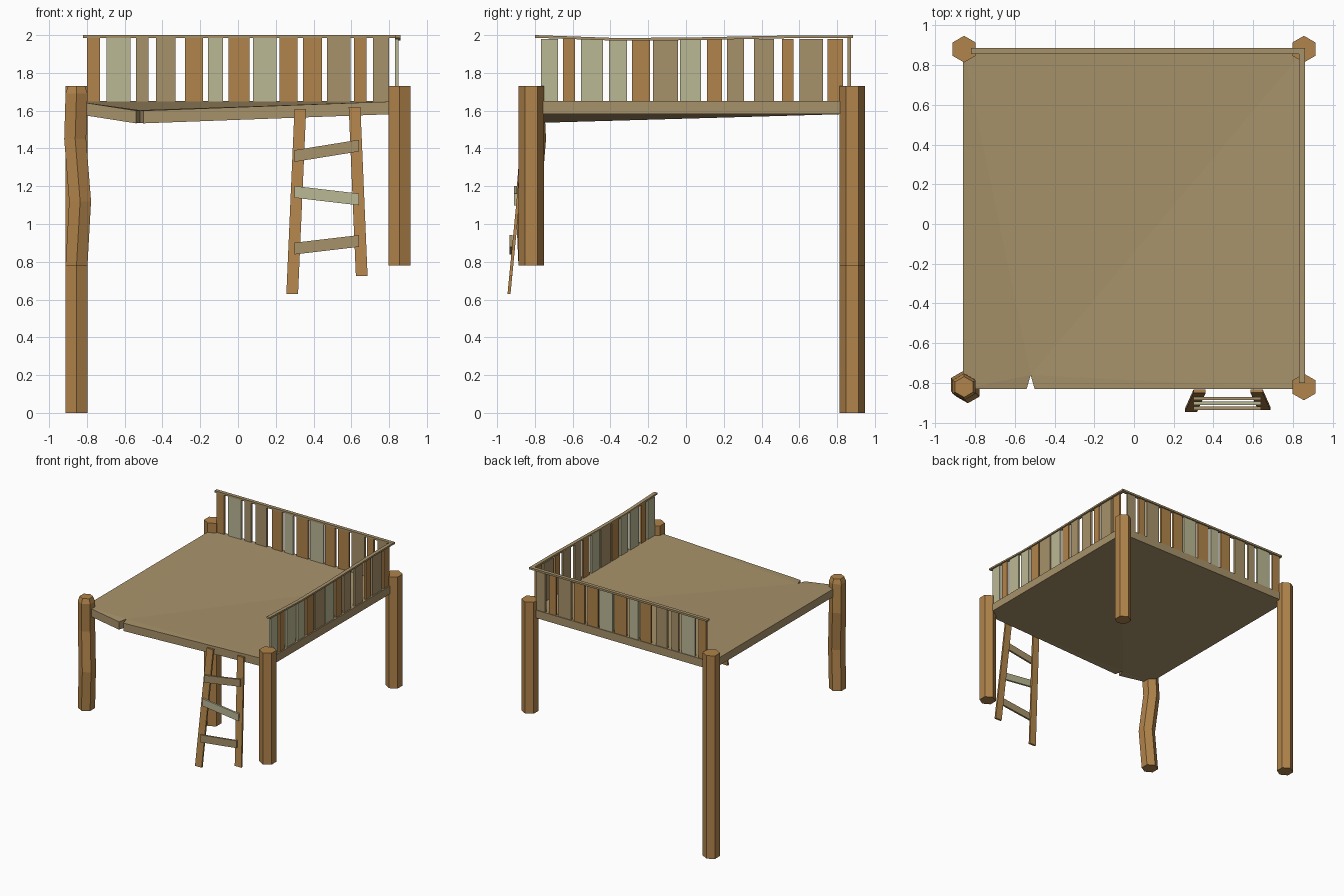
import bpy, bmesh, math

if "Cube" in bpy.data.objects:
    bpy.data.objects.remove(bpy.data.objects["Cube"])


def material(name, rgb):
    m = bpy.data.materials.new(name)
    m.diffuse_color = (*rgb, 1)
    m.use_nodes = True
    m.node_tree.nodes["Principled BSDF"].inputs["Base Color"].default_value = m.diffuse_color
    return m


MATS = {"o": material("orange_wood", (0.44, 0.23, 0.07)),
        "t": material("tan_wood", (0.39, 0.29, 0.145)),
        "p": material("pale_wood", (0.50, 0.48, 0.30))}


def mesh_object(name, verts, faces, mat):
    me = bpy.data.meshes.new(name)
    me.from_pydata(verts, [], faces)
    bm = bmesh.new()
    bm.from_mesh(me)
    bmesh.ops.recalc_face_normals(bm, faces=bm.faces)
    bm.to_mesh(me)
    bm.free()
    me.materials.append(MATS[mat])
    ob = bpy.data.objects.new(name, me)
    bpy.context.collection.objects.link(ob)
    return ob


def loft(name, rings, mat):
    """Skin a stack of equal-sized rings and cap both ends."""
    n = len(rings[0])
    verts = [v for r in rings for v in r]
    faces = [list(range(n)), list(range(len(verts) - n, len(verts)))]
    for k in range(len(rings) - 1):
        for i in range(n):
            j = (i + 1) % n
            faces.append([k * n + i, k * n + j, k * n + n + j, k * n + n + i])
    return mesh_object(name, verts, faces, mat)


def rect(axis, c, a, b):
    """Rectangle ring around c, perpendicular to axis, half sizes a and b."""
    ring = []
    for s, t in ((-1, -1), (1, -1), (1, 1), (-1, 1)):
        off = [s * a, t * b]
        off.insert(axis, 0)
        ring.append(tuple(p + q for p, q in zip(c, off)))
    return ring


def hexagon(x, y, z, r=0.067):
    return [(x + r * math.cos(math.radians(30 + 60 * i)),
             y + r * math.sin(math.radians(30 + 60 * i)), z) for i in range(6)]


# Corner posts: three straight, one crooked
for name, x, y, z0 in (("front_right_post", 0.855, -0.82, 0.78),
                       ("back_right_post", 0.855, 0.88, 0.78),
                       ("back_left_post", -0.855, 0.88, 0)):
    loft(name, [hexagon(x, y, z0), hexagon(x, y, 1.73)], "o")
loft("crooked_front_left_post",
     [hexagon(-0.855, -0.82, 0.78), hexagon(-0.836, -0.835, 1.12),
      hexagon(-0.862, -0.808, 1.45), hexagon(-0.855, -0.82, 1.69),
      hexagon(-0.855, -0.82, 1.73, 0.052)], "o")

# Deck, split and sagging at the front edge
outline = [(-0.86, -0.83, 1.65), (-0.54, -0.83, 1.60), (-0.52, -0.76, 1.603),
           (-0.50, -0.83, 1.60), (0.86, -0.83, 1.65), (0.86, 0.88, 1.65),
           (-0.86, 0.88, 1.65)]
tris = [(0, 1, 2), (0, 2, 6), (2, 3, 4), (2, 4, 5), (2, 5, 6)]
verts = outline + [(x, y, z - 0.067) for x, y, z in outline]
faces = tris + [tuple(i + 7 for i in reversed(t)) for t in tris]
faces += [(i, (i + 1) % 7, (i + 1) % 7 + 7, i + 7) for i in range(7)]
mesh_object("deck", verts, faces, "t")

# Railing slats as (start, end) along each side, with one colour letter each
back = [(-.80, -.73), (-.695, -.57), (-.54, -.475), (-.435, -.33), (-.28, -.185),
        (-.16, -.08), (-.05, .06), (.08, .205), (.22, .315), (.345, .445),
        (.47, .595), (.615, .68), (.715, .80)]
side = [(-.767, -.677), (-.65, -.587), (-.555, -.44), (-.407, -.312), (-.286, -.19),
        (-.175, -.042), (-.032, .08), (.11, .19), (.217, .307), (.36, .466),
        (.508, .57), (.60, .725), (.75, .83)]
for i, ((a, b), m) in enumerate(zip(back, "optt" "opopo" "otot")):
    c, h = (a + b) / 2, (b - a) / 2
    loft(f"back_slat_{i + 1}", [rect(2, (c, 0.865, z), h, 0.009) for z in (1.64, 1.985)], m)
for i, ((a, b), m) in enumerate(zip(side, "poppo" "tpott" "oto")):
    c, h = (a + b) / 2, (b - a) / 2
    loft(f"right_slat_{i + 1}", [rect(2, (0.84, c, z), 0.009, h) for z in (1.64, 1.98)], m)

# Top rails, the right one dips slightly
loft("back_top_rail", [rect(0, (x, 0.87, 1.992), 0.015, 0.008) for x in (-0.82, 0.86)], "t")
loft("right_top_rail", [rect(1, (0.845, y, z), 0.015, 0.007) for y, z in
                        ((-0.80, 1.993), (-0.38, 1.978), (0.0, 1.98),
                         (0.60, 1.992), (0.88, 1.992))], "t")


# Ladder rails leaning on the deck edge
def lean(z):
    return -0.937 + (z - 0.63) * 0.097


for name, x0, z0, x1, z1 in (("ladder_left_rail", 0.287, 0.63, 0.33, 1.61),
                             ("ladder_right_rail", 0.655, 0.725, 0.617, 1.62)):
    loft(name, [rect(2, (x, lean(z), z), 0.031, 0.008)
                for x, z in ((x0, z0), (x1, z1))], "o")

# Crooked ladder rungs
for i, (zl, zr, m) in enumerate(((0.87, 0.91, "t"), (1.17, 1.13, "p"), (1.36, 1.415, "t"))):
    y = lean((zl + zr) / 2) - 0.015
    loft(f"ladder_rung_{i + 1}", [rect(0, (x, y, z), 0.008, 0.031)
                                  for x, z in ((0.30, zl), (0.64, zr))], m)
